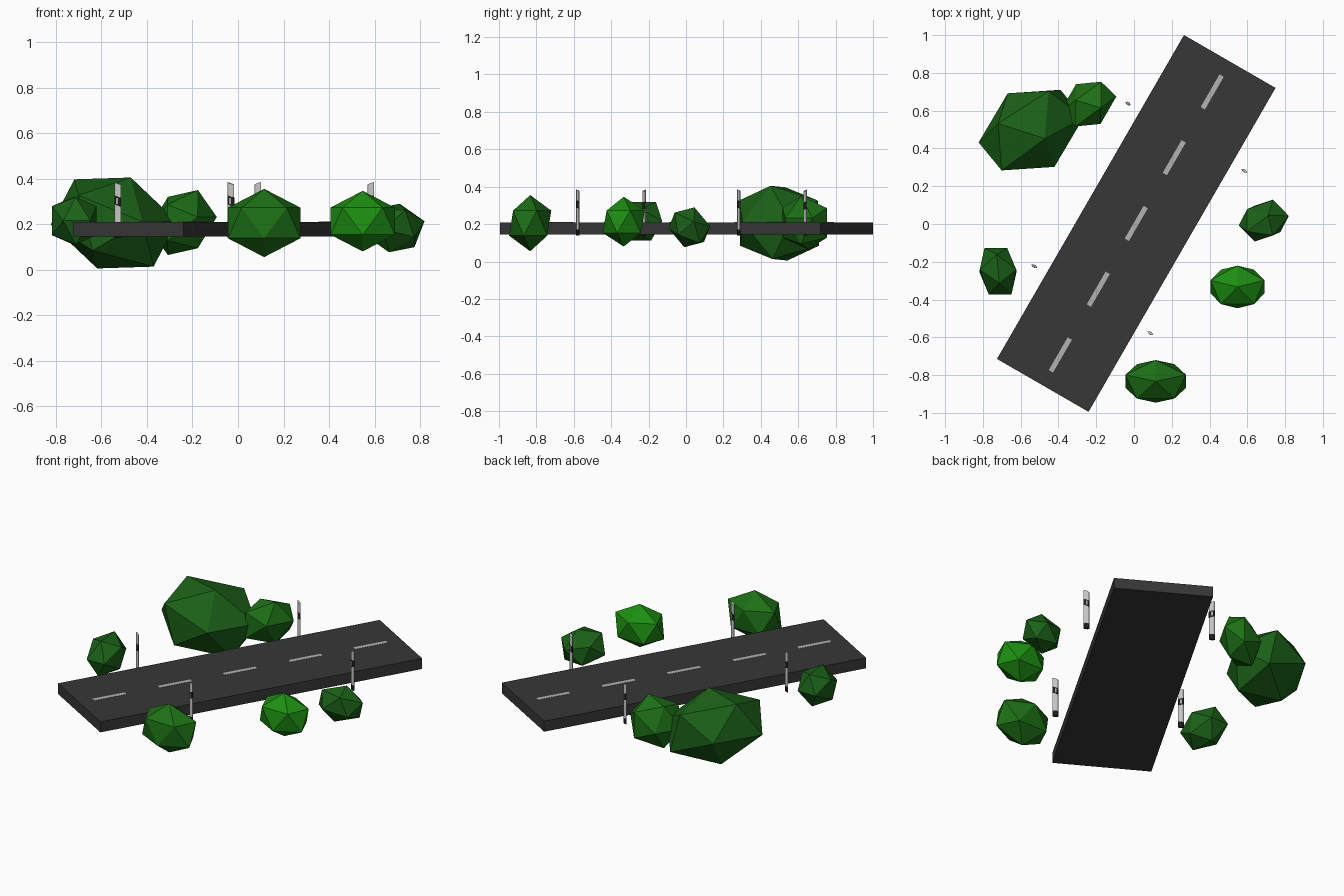
import bpy, bmesh
from math import radians, sqrt
from mathutils import Matrix, Vector

if "Cube" in bpy.data.objects:
    bpy.data.objects.remove(bpy.data.objects["Cube"])

PHI = (1 + sqrt(5)) / 2


def material(name, rgb):
    m = bpy.data.materials.new(name)
    m.diffuse_color = (*rgb, 1)
    m.use_nodes = True
    m.node_tree.nodes["Principled BSDF"].inputs["Base Color"].default_value = m.diffuse_color
    return m


asphalt = material("asphalt", (0.038, 0.038, 0.038))
paint = material("road_paint", (0.45, 0.45, 0.44))
white = material("post_white", (0.6, 0.6, 0.58))
black = material("post_black", (0.012, 0.012, 0.012))
silver = material("reflector", (0.4, 0.4, 0.4))
leaf_mid = material("leaf_mid", (0.012, 0.16, 0.008))
leaf_dark = material("leaf_dark", (0.011, 0.12, 0.009))
leaf_bright = material("leaf_bright", (0.012, 0.27, 0.006))


def finish(bm, name, mat, matrix=Matrix()):
    bmesh.ops.recalc_face_normals(bm, faces=bm.faces)
    me = bpy.data.meshes.new(name)
    bm.to_mesh(me)
    bm.free()
    me.materials.append(mat)
    ob = bpy.data.objects.new(name, me)
    ob.matrix_world = matrix
    bpy.context.collection.objects.link(ob)
    return ob


def box(name, centre, size, mat, matrix):
    bm = bmesh.new()
    bmesh.ops.create_cube(bm, size=1)
    bmesh.ops.scale(bm, vec=size, verts=bm.verts)
    bmesh.ops.translate(bm, vec=centre, verts=bm.verts)
    return finish(bm, name, mat, matrix)


# Road slab and centre dashes: local x runs across, local y runs along
road = Matrix.Translation((0.012, 0.003, 0)) @ Matrix.Rotation(radians(-30), 4, 'Z')
box("road", (0, 0, 0.177), (0.56, 1.98, 0.065), asphalt, road)
for i in range(-2, 3):
    box("lane_dash", (0, i * 0.402, 0.2098), (0.026, 0.2, 0.002), paint, road)

# Marker posts: lens-shaped section, slanted cap, dark band and dark foot
LENS = [(-0.017, 0), (-0.008, 0.006), (0.008, 0.006),
        (0.017, 0), (0.008, -0.006), (-0.008, -0.006)]


def post_piece(name, z0, z1, slope0, slope1, grow, mat, matrix):
    bm = bmesh.new()
    rings = []
    for z, slope in ((z0, slope0), (z1, slope1)):
        rings.append([bm.verts.new((x * grow, y * grow, z + slope * x)) for x, y in LENS])
    n = len(LENS)
    for k in range(n):
        j = (k + 1) % n
        bm.faces.new((rings[0][k], rings[0][j], rings[1][j], rings[1][k]))
    for r in rings:
        bm.faces.new(r)
    finish(bm, name, mat, matrix)


for along in (0.528, -0.466):
    for side in (1, -1):
        m = road @ Matrix.Translation((side * 0.355, along, 0))
        if side < 0:
            m = m @ Matrix.Rotation(radians(180), 4, 'Z')
        post_piece("post_foot", 0.138, 0.172, 0, 0, 1, black, m)
        post_piece("post_body", 0.172, 0.379, 0, 0.35, 1, white, m)
        post_piece("post_band", 0.282, 0.322, 0.35, 0.35, 1.04, black, m)
        for face in (1, -1):
            box("post_reflector", (0, face * 0.0065, 0.302), (0.01, 0.002, 0.026), silver, m)


# Bushes: an icosahedron stretched by three axis vectors
def bush(name, centre, axes, mat):
    m = Matrix(axes).transposed()
    bm = bmesh.new()
    for a in (1, -1):
        for b in (PHI, -PHI):
            for p in ((0, a, b), (a, b, 0), (b, 0, a)):
                bm.verts.new(m @ Vector(p) + Vector(centre))
    bmesh.ops.convex_hull(bm, input=bm.verts)
    finish(bm, name, mat)


def upright(sx, sy, sz):
    # one vertex straight up, upper ring pointing to the back
    r = Matrix.Diagonal((sx, sy, sz)) @ Matrix.Rotation(radians(-31.717), 3, 'X')
    return (r * (1 / sqrt(1 + PHI * PHI))).transposed()


bush("bush_front", (0.115, -0.833, 0.205), upright(0.188, 0.126, 0.15), leaf_mid)
bush("bush_bright", (0.548, -0.333, 0.213), upright(0.167, 0.126, 0.133), leaf_bright)
bush("bush_right", (0.687, 0.018, 0.183),
     ((0.042, -0.043, 0.012), (0.056, 0.042, 0.011), (-0.02, -0.009, 0.059)), leaf_dark)
bush("bush_left", (-0.72, -0.25, 0.215),
     ((0.06, 0, 0), (-0.007, 0.076, 0), (0, 0.008, 0.064)), leaf_dark)
bush("bush_back_small", (-0.242, 0.635, 0.207),
     ((0.042, 0.073, 0), (-0.066, 0.02, -0.015), (0, 0, 0.079)), leaf_mid)
bush("bush_back_large", (-0.545, 0.497, 0.205),
     ((0.077, 0.13, 0), (-0.124, 0.04, -0.004), (-0.031, -0.003, 0.121)), leaf_dark)
